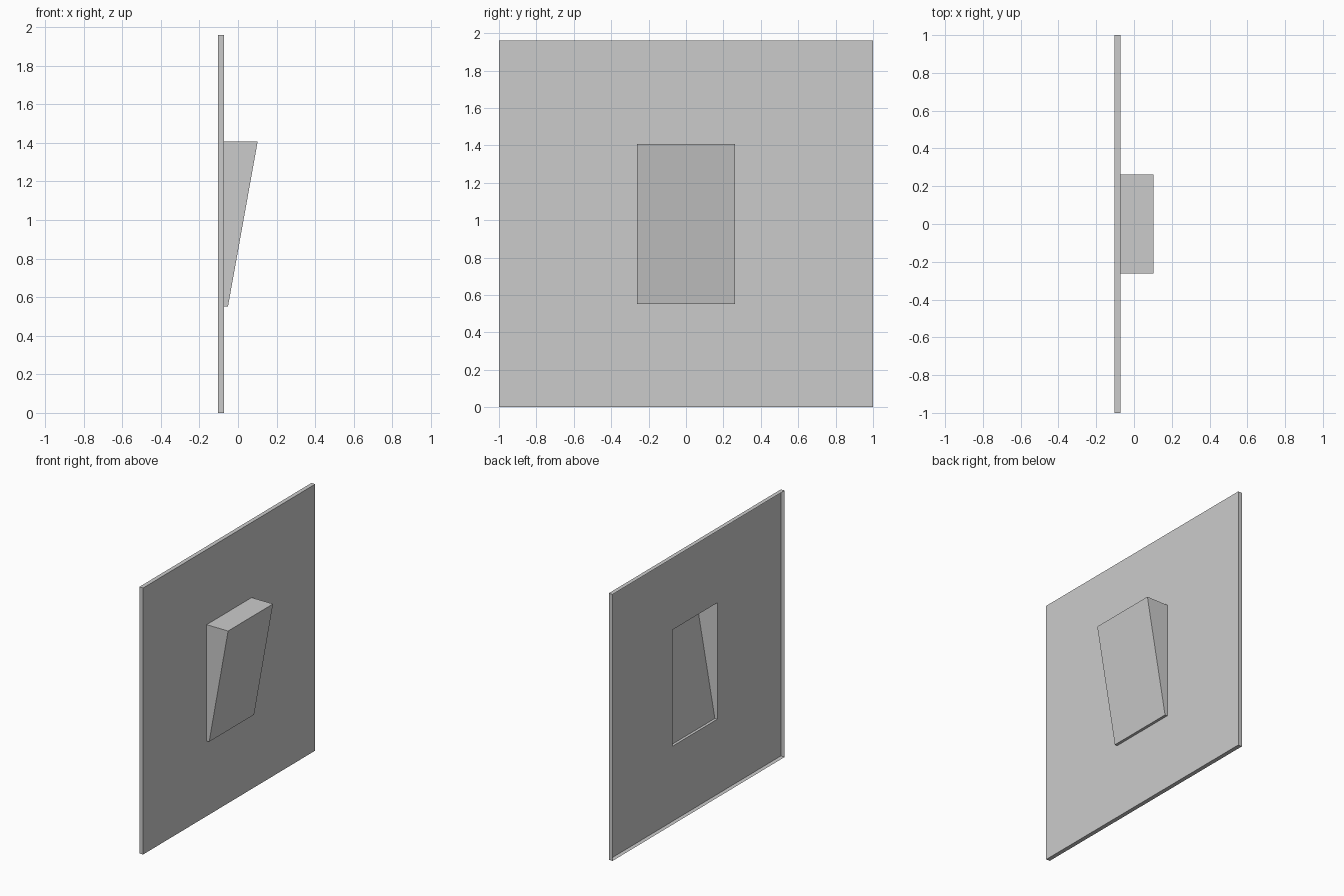
import bpy, bmesh

if "Cube" in bpy.data.objects:
    bpy.data.objects.remove(bpy.data.objects["Cube"])

MID_Z = 0.98                    # height of the panel centre
BACK, FACE = -0.103, -0.072     # open rear rim and front sheet of the panel
TIP_LOW, TIP_HIGH = -0.052, 0.102  # wedge depth at its bottom and top


def ring(bm, half_w, half_h, x_low, x_high):
    """Rectangle facing +x, with separate depths for lower and upper edge."""
    corners = ((-1, -1), (1, -1), (1, 1), (-1, 1))
    return [bm.verts.new((x_high if v > 0 else x_low, u * half_w, MID_Z + v * half_h))
            for u, v in corners]


def bridge(bm, a, b):
    for i in range(4):
        j = (i + 1) % 4
        bm.faces.new((a[i], a[j], b[j], b[i]))


def make_object(name, bm):
    mesh = bpy.data.meshes.new(name)
    bm.to_mesh(mesh)
    bm.free()
    obj = bpy.data.objects.new(name, mesh)
    bpy.context.collection.objects.link(obj)
    return obj


# Thin square panel: open at the back, with a window behind the wedge
bm = bmesh.new()
rim = ring(bm, 1.0, 0.98, BACK, BACK)
front = ring(bm, 1.0, 0.98, FACE, FACE)
window = ring(bm, 0.261, 0.428, FACE, FACE)
bridge(bm, rim, front)
bridge(bm, front, window)
make_object("wall_panel", bm)

# Hollow wedge leaning out of the panel, deeper at the top
bm = bmesh.new()
base = ring(bm, 0.261, 0.428, FACE, FACE)
slope = ring(bm, 0.261, 0.428, TIP_LOW, TIP_HIGH)
bridge(bm, base, slope)
bm.faces.new(slope)
make_object("wedge_housing", bm)
